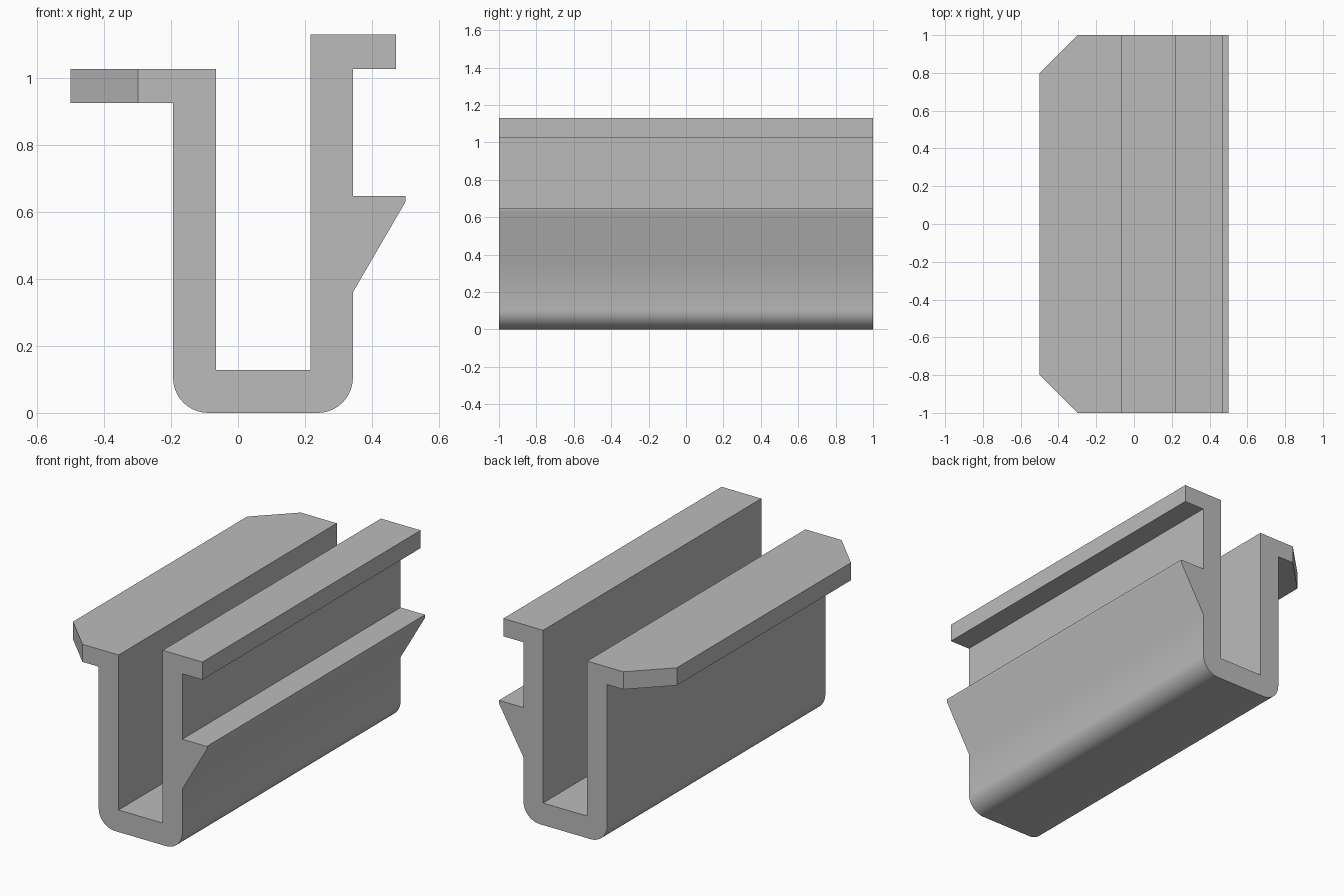
import bpy
import bmesh
from math import cos, sin, pi, radians
from mathutils import Vector

cube = bpy.data.objects.get("Cube")
if cube:
    bpy.data.objects.remove(cube, do_unlink=True)

HALF_LENGTH = 1.0
LEFT, RIGHT = -0.194, 0.343      # outer faces of the channel walls
RADIUS = 0.105                   # rounding of the channel's lower edges
STEPS = 10


def arc(cx, start):
    """Quarter circle in the x-z plane, running counter-clockwise."""
    angles = [start + pi / 2 * i / STEPS for i in range(STEPS + 1)]
    return [(cx + RADIUS * cos(a), RADIUS + RADIUS * sin(a)) for a in angles]


# Cross-section: rounded base, clip ridge, right lip, channel, left flange
profile = arc(LEFT + RADIUS, pi) + arc(RIGHT - RADIUS, 1.5 * pi)
profile += [(RIGHT, 0.36), (0.5, 0.63), (0.5, 0.648), (RIGHT, 0.648)]
profile += [(RIGHT, 1.027), (0.472, 1.027), (0.472, 1.13), (0.217, 1.13)]
profile += [(0.217, 0.128), (-0.066, 0.128)]
profile += [(-0.066, 1.027), (-0.5, 1.027), (-0.5, 0.925), (LEFT, 0.925)]

# Extrude the section along the length
bm = bmesh.new()
face = bm.faces.new([bm.verts.new((x, -HALF_LENGTH, z)) for x, z in profile])
result = bmesh.ops.extrude_face_region(bm, geom=[face], use_keep_orig=True)
moved = [g for g in result["geom"] if isinstance(g, bmesh.types.BMVert)]
bmesh.ops.translate(bm, verts=moved, vec=(0, 2 * HALF_LENGTH, 0))

# Chamfer both outer corners of the flange
for side in (-1, 1):
    cut = bmesh.ops.bisect_plane(
        bm, geom=bm.verts[:] + bm.edges[:] + bm.faces[:], dist=1e-5,
        plane_co=Vector((-0.298, side * HALF_LENGTH, 0)),
        plane_no=Vector((-1, side, 0)).normalized(), clear_outer=True)
    rim = [g for g in cut["geom_cut"] if isinstance(g, bmesh.types.BMEdge)]
    bmesh.ops.holes_fill(bm, edges=rim, sides=0)
bmesh.ops.recalc_face_normals(bm, faces=bm.faces)

mesh = bpy.data.meshes.new("channel_clip_rail")
bm.to_mesh(mesh)
bm.free()
rail = bpy.data.objects.new("channel_clip_rail", mesh)
bpy.context.collection.objects.link(rail)

# Single plain grey
grey = bpy.data.materials.new("plain_grey")
grey.use_nodes = True
colour = (0.5, 0.5, 0.5, 1)
grey.diffuse_color = colour
for node in grey.node_tree.nodes:
    if node.type == "BSDF_PRINCIPLED":
        node.inputs["Base Color"].default_value = colour
mesh.materials.append(grey)

# Smooth the rounded base and the ridge slope, keep the corners crisp
bpy.ops.object.select_all(action="DESELECT")
rail.select_set(True)
bpy.context.view_layer.objects.active = rail
bpy.ops.object.shade_smooth_by_angle(angle=radians(35))
